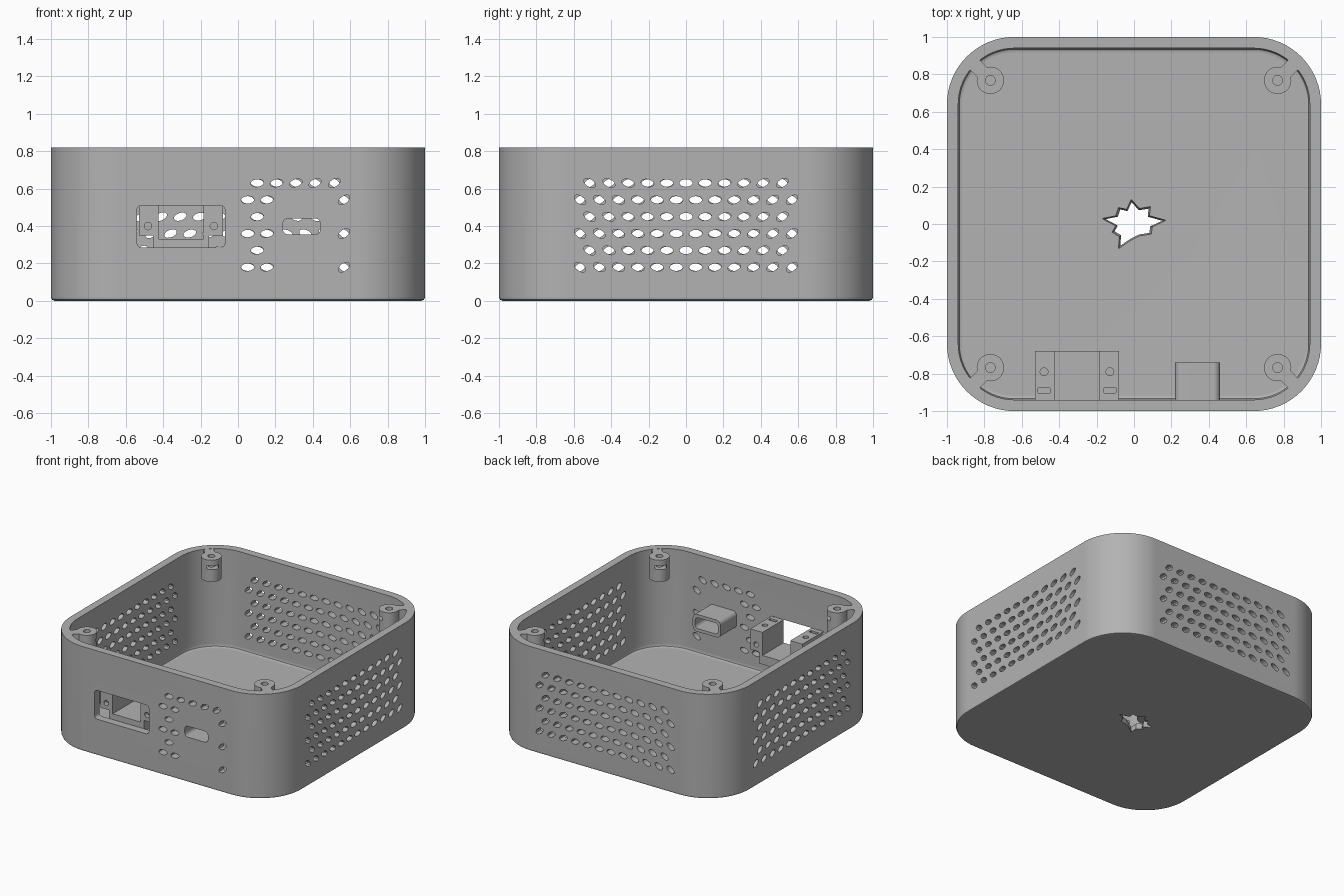
import bpy, bmesh
from math import sin, cos, pi, radians
from mathutils import Matrix, Vector

if "Cube" in bpy.data.objects:
    bpy.data.objects.remove(bpy.data.objects["Cube"])

HEIGHT = 0.82
grey = bpy.data.materials.new("plain grey")
grey.use_nodes = True
GREY = (0.45, 0.45, 0.45, 1)
grey.diffuse_color = GREY
grey.node_tree.nodes["Principled BSDF"].inputs["Base Color"].default_value = GREY


def rounded(w, h, r, n=6):
    """Rounded rectangle outline, counter-clockwise."""
    pts = []
    for q, (sx, sy) in enumerate([(1, 1), (-1, 1), (-1, -1), (1, -1)]):
        for i in range(n + 1):
            a = pi / 2 * (q + i / n)
            pts.append((sx * (w / 2 - r) + r * cos(a), sy * (h / 2 - r) + r * sin(a)))
    return pts


def ellipse(a, b, n=20):
    return [(a * cos(2 * pi * i / n), b * sin(2 * pi * i / n)) for i in range(n)]


def loft(bm, rings):
    """Closed skin through equal rings of points."""
    loops = [[bm.verts.new(p) for p in ring] for ring in rings]
    n = len(loops[0])
    for lo, hi in zip(loops, loops[1:]):
        for i in range(n):
            j = (i + 1) % n
            bm.faces.new((lo[i], lo[j], hi[j], hi[i]))
    bm.faces.new(loops[0][::-1])
    bm.faces.new(loops[-1])


def prism(bm, outline, w0, w1, m=Matrix(), base_scale=1):
    loft(bm, [[m @ Vector((u * s, v * s, w)) for u, v in outline]
              for w, s in ((w0, base_scale), (w1, 1))])


def finish(bm, name):
    bmesh.ops.recalc_face_normals(bm, faces=bm.faces)
    mesh = bpy.data.meshes.new(name)
    bm.to_mesh(mesh)
    bm.free()
    mesh.materials.append(grey)
    ob = bpy.data.objects.new(name, mesh)
    bpy.context.collection.objects.link(ob)
    return ob


def cut(ob, bm):
    """Subtract the cutter mesh and bake the result."""
    cutter = finish(bm, "cutter")
    cutter.hide_render = True
    mod = ob.modifiers.new("cut", "BOOLEAN")
    mod.operation, mod.solver, mod.object = "DIFFERENCE", "EXACT", cutter
    deps = bpy.context.evaluated_depsgraph_get()
    mesh = bpy.data.meshes.new_from_object(ob.evaluated_get(deps))
    ob.modifiers.clear()
    ob.data = mesh
    bpy.data.objects.remove(cutter)


def smooth(ob):
    bpy.ops.object.select_all(action="DESELECT")
    ob.select_set(True)
    bpy.context.view_layer.objects.active = ob
    bpy.ops.object.shade_smooth_by_angle(angle=radians(30))
    mod = ob.modifiers.new("even shading", "WEIGHTED_NORMAL")
    mod.keep_sharp = True


def wall_frame(turn):
    """Local x along a wall, local y up, local z outwards from its face."""
    return (Matrix.Rotation(turn * pi / 2, 4, "Z") @ Matrix.Translation((0, -1, 0))
            @ Matrix.Rotation(pi / 2, 4, "X"))


def at(m, x, y):
    return m @ Matrix.Translation((x, y, 0))


FRONT = wall_frame(0)

# Tray: outside from the bottom up, over the rim, down to the floor
bm = bmesh.new()
profile = [(0.98, 0), (0.994, 0.006), (1, 0.02), (1, HEIGHT), (0.94, HEIGHT),
           (0.94, 0.08), (0.934, 0.06), (0.915, 0.05)]
loft(bm, [[(x, y, z) for x, y in rounded(2 * h, 2 * h, h - 0.64, 16)] for h, z in profile])
tray = finish(bm, "tray")

# Vent holes, tilting more towards the wall ends; the front keeps only a few
bm = bmesh.new()
STEP = 0.103
for turn in range(4):
    frame = wall_frame(turn)
    tilt = 1 if turn < 2 else -1
    for row in range(6):
        z = 0.63 - 0.09 * row
        count = 11 + row % 2
        for i in range(count):
            x = (i - (count - 1) / 2) * STEP
            if turn == 0:
                near = 0 < x < (0.18 if row % 2 else 0.13)
                far = x > 0.55
                if not (near or far or (row == 0 and x > 0.05)):
                    continue
            m = at(frame, x, z) @ Matrix.Rotation(tilt * x * 1.1, 4, "Z")
            prism(bm, ellipse(0.035, 0.02, 16), -0.1, 0.04, m)

# Socket recess and port opening in the front, leaf opening in the floor
prism(bm, rounded(0.47, 0.225, 0.025), -0.1, 0.04, at(FRONT, -0.305, 0.398))
prism(bm, rounded(0.2, 0.085, 0.028), -0.1, 0.04, at(FRONT, 0.34, 0.398))
leaf = [(-.015, .135), (.03, .085), (.09, .095), (.085, .045), (.175, .02), (.1, -.015),
        (.095, -.055), (.03, -.065), (-.02, -.09), (-.085, -.135), (-.08, -.07),
        (-.12, -.045), (-.1, -.01), (-.175, .03), (-.1, .045), (-.085, .09), (-.04, .08)]
prism(bm, leaf[::-1], -0.02, 0.06, base_scale=0.82)
cut(tray, bm)
smooth(tray)

# Corner screw posts with webs into the wall, drilled and slotted for a nut
for i, name in enumerate(["back_left", "back_right", "front_right", "front_left"]):
    m = Matrix.Rotation(pi / 4 + i * pi / 2, 4, "Z") @ Matrix.Translation((1.086, 0, 0))
    top, low = HEIGHT - 0.001, 0.65
    bm = bmesh.new()
    prism(bm, ellipse(0.073, 0.073, 32), low, top, m)
    post = finish(bm, name + "_post")
    bm = bmesh.new()
    prism(bm, ellipse(0.026, 0.026), low + 0.03, HEIGHT + 0.05, m)
    cut(post, bm)
    bm = bmesh.new()
    prism(bm, rounded(0.14, 0.085, 0.002, 1), 0.745, 0.775, at(m, -0.04, 0))
    cut(post, bm)
    smooth(post)
    bm = bmesh.new()
    prism(bm, rounded(0.1, 0.072, 0.002, 1), low, top, at(m, 0.11, 0))
    finish(bm, name + "_post_web")

# Socket bracket: a channel with a drilled flange on each side
half = [(0.15, 0.26), (0.15, 0.35), (0.225, 0.35), (0.225, 0.51), (0.12, 0.51), (0.12, 0.33)]
outline = half + [(-x, z) for x, z in reversed(half)]
bm = bmesh.new()
prism(bm, outline, -0.32, -0.06, at(FRONT, -0.305, 0))
bracket = finish(bm, "socket_bracket")
screws, nuts = bmesh.new(), bmesh.new()
for side in (-1, 1):
    x = -0.305 + side * 0.176
    prism(screws, ellipse(0.02, 0.02), -0.4, 0, at(FRONT, x, 0.4))
    prism(nuts, ellipse(0.021, 0.021), 0.42, 0.6, Matrix.Translation((x, -0.79, 0)))
    prism(nuts, rounded(0.065, 0.026, 0.002, 1), 0.37, 0.6, Matrix.Translation((x, -0.89, 0)))
cut(bracket, screws)
cut(bracket, nuts)
smooth(bracket)

# Port sleeve behind the small opening
bm = bmesh.new()
prism(bm, rounded(0.24, 0.135, 0.035), -0.26, -0.055, at(FRONT, 0.34, 0.398))
sleeve = finish(bm, "port_sleeve")
bm = bmesh.new()
prism(bm, rounded(0.2, 0.085, 0.028), -0.3, 0, at(FRONT, 0.34, 0.398))
cut(sleeve, bm)
smooth(sleeve)
